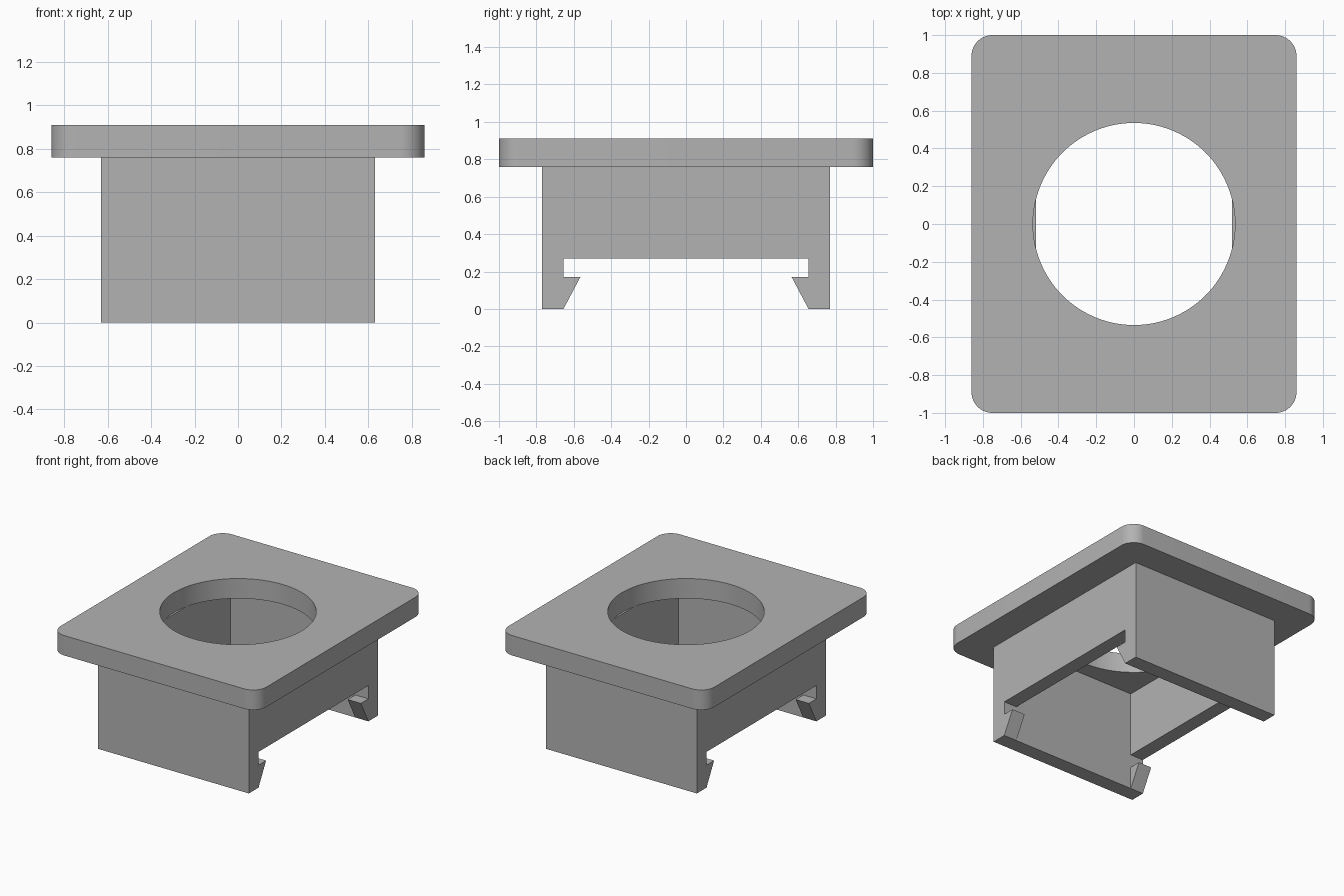
import bpy, bmesh, math
from mathutils import Matrix, Vector

cube = bpy.data.objects.get("Cube")
if cube:
    bpy.data.objects.remove(cube, do_unlink=True)

# Overall sizes
PLATE_X, PLATE_Y, CORNER = 0.86, 1.0, 0.11
BODY_X, BODY_Y = 0.63, 0.77
INNER_X, INNER_Y = 0.52, 0.655
SHELF, TOP = 0.76, 0.91
HOLE = 0.535

grey = bpy.data.materials.new("plain grey")
grey.use_nodes = True
colour = (0.45, 0.45, 0.45, 1)
grey.diffuse_color = colour
grey.node_tree.nodes["Principled BSDF"].inputs["Base Color"].default_value = colour


def prism(name, points, direction):
    """Extrude a closed outline along a vector."""
    bm = bmesh.new()
    face = bm.faces.new([bm.verts.new(p) for p in points])
    result = bmesh.ops.extrude_face_region(bm, geom=[face])
    moved = [v for v in result["geom"] if isinstance(v, bmesh.types.BMVert)]
    bmesh.ops.translate(bm, verts=moved, vec=Vector(direction))
    bmesh.ops.recalc_face_normals(bm, faces=bm.faces)
    mesh = bpy.data.meshes.new(name)
    bm.to_mesh(mesh)
    bm.free()
    mesh.materials.append(grey)
    obj = bpy.data.objects.new(name, mesh)
    bpy.context.collection.objects.link(obj)
    return obj


def cut(target, cutter):
    """Subtract the cutter from the target, then discard it."""
    mod = target.modifiers.new("cut", "BOOLEAN")
    mod.operation, mod.solver, mod.object = "DIFFERENCE", "EXACT", cutter
    bpy.ops.object.select_all(action="DESELECT")
    bpy.context.view_layer.objects.active = target
    target.select_set(True)
    bpy.ops.object.modifier_apply(modifier=mod.name)
    bpy.data.objects.remove(cutter, do_unlink=True)


def arc(cx, cy, radius, start, sweep, steps, z):
    return [(cx + radius * math.cos(start + sweep * i / steps),
             cy + radius * math.sin(start + sweep * i / steps), z)
            for i in range(steps + 1)]


# Top plate: rounded rectangle with a round opening
outline = []
for k, (sx, sy) in enumerate([(1, 1), (-1, 1), (-1, -1), (1, -1)]):
    outline += arc(sx * (PLATE_X - CORNER), sy * (PLATE_Y - CORNER),
                   CORNER, k * math.pi / 2, math.pi / 2, 12, SHELF)
plate = prism("top_plate", outline, (0, 0, TOP - SHELF))
circle = arc(0, 0, HOLE, 0, 2 * math.pi, 96, SHELF - 0.1)[:-1]
cut(plate, prism("hole_cutter", circle, (0, 0, 0.4)))
bpy.ops.object.shade_smooth_by_angle(angle=math.radians(30))

# Housing: side profile with a clip hook at each end, hollowed out
half = [(BODY_Y, SHELF), (BODY_Y, 0), (INNER_Y, 0), (0.565, 0.17),
        (INNER_Y, 0.17), (INNER_Y, 0.27)]
profile = half + [(-y, z) for y, z in reversed(half)]
housing = prism("clip_housing", [(-BODY_X, y, z) for y, z in profile],
                (2 * BODY_X, 0, 0))
cavity = [(sx * INNER_X, sy * INNER_Y, -0.2)
          for sx, sy in [(1, 1), (-1, 1), (-1, -1), (1, -1)]]
cut(housing, prism("cavity_cutter", cavity, (0, 0, 1.2)))
